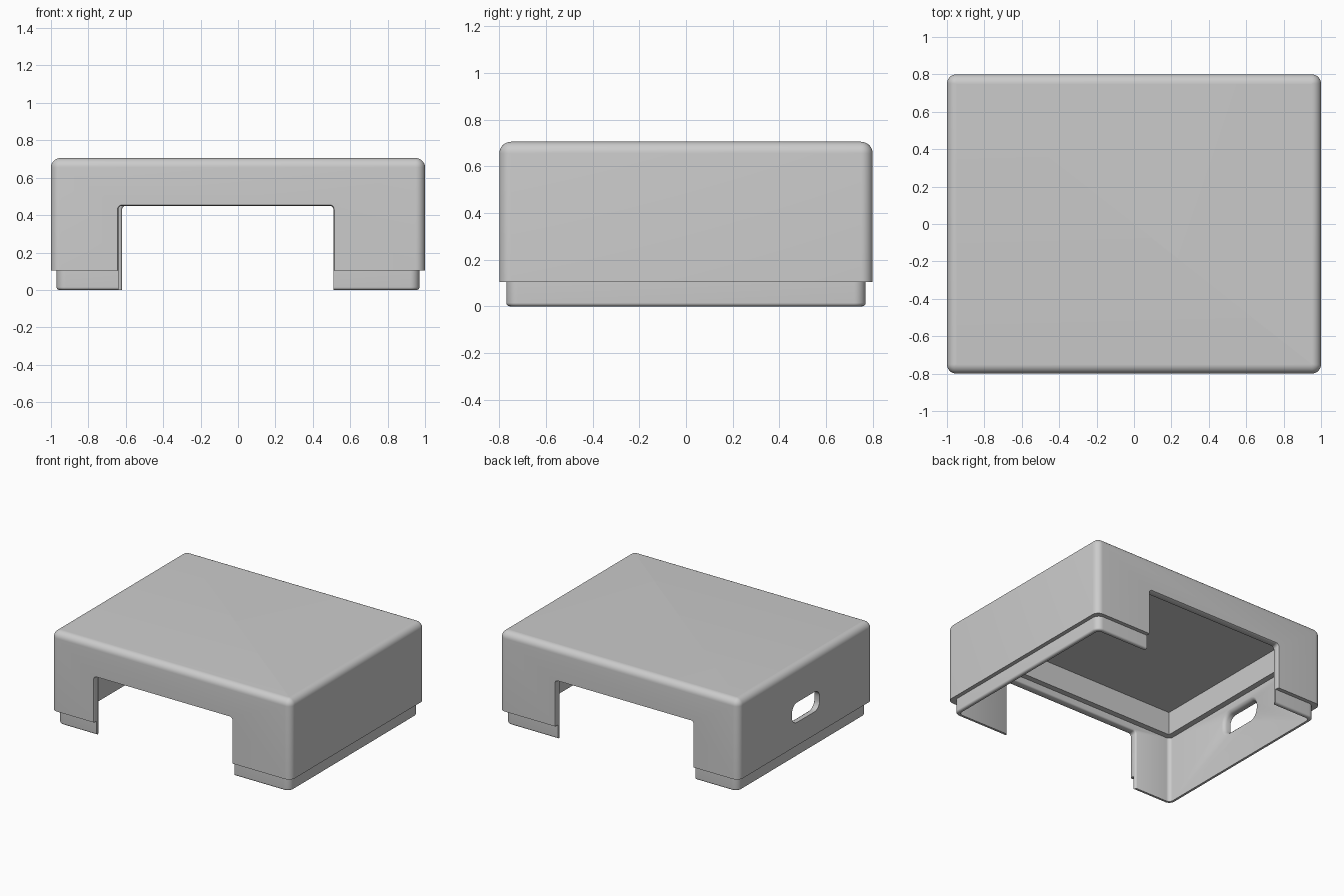
import bpy
import bmesh
import math
from mathutils import Vector

if "Cube" in bpy.data.objects:
    bpy.data.objects.remove(bpy.data.objects["Cube"])

HALF_X, HALF_Y, TOP, RIM = 1.0, 0.8, 0.705, 0.105

grey = bpy.data.materials.new("light_grey")
grey.use_nodes = True
grey.diffuse_color = (0.6, 0.6, 0.6, 1)
grey.node_tree.nodes["Principled BSDF"].inputs["Base Color"].default_value = (0.6, 0.6, 0.6, 1)


def add_object(name, bm):
    bmesh.ops.recalc_face_normals(bm, faces=bm.faces)
    mesh = bpy.data.meshes.new(name)
    bm.to_mesh(mesh)
    bm.free()
    mesh.materials.append(grey)
    obj = bpy.data.objects.new(name, mesh)
    bpy.context.collection.objects.link(obj)
    return obj


def rounded_box(name, inset, z0, z1, corner, top=0, bottom=0):
    """Box inset from the footprint, with rounded corners and rims."""
    bm = bmesh.new()
    bmesh.ops.create_cube(bm, size=1)
    for v in bm.verts:
        v.co = ((HALF_X - inset) * 2 * v.co.x, (HALF_Y - inset) * 2 * v.co.y,
                z0 if v.co.z < 0 else z1)
    upright = [e for e in bm.edges if abs(e.verts[0].co.z - e.verts[1].co.z) > 1e-4]
    if corner:
        bmesh.ops.bevel(bm, geom=upright, offset=corner, segments=8, profile=0.5, affect='EDGES')
    for z, radius in ((z1, top), (z0, bottom)):
        if radius:
            rim = [e for e in bm.edges if all(abs(v.co.z - z) < 1e-4 for v in e.verts)]
            bmesh.ops.bevel(bm, geom=rim, offset=radius, segments=8, profile=0.5, affect='EDGES')
    return add_object(name, bm)


def flared_cutter(name, u0, u1, z0, z1, radius, stations, place):
    """Rounded rectangle lofted through (depth, growth) stations."""
    bm = bmesh.new()
    rings = []
    for depth, grow in stations:
        ring = []
        for q, (u, z) in enumerate(((u1, z1), (u0, z1), (u0, z0), (u1, z0))):
            su, sz = (1 if u == u1 else -1), (1 if z == z1 else -1)
            for k in range(7):
                a = math.radians(90 * q + 15 * k)
                r = radius + grow
                ring.append(bm.verts.new(place(u - su * radius + r * math.cos(a), depth,
                                               z - sz * radius + r * math.sin(a))))
        rings.append(ring)
    for a, b in zip(rings, rings[1:]):
        for i in range(len(a)):
            j = (i + 1) % len(a)
            bm.faces.new((a[i], a[j], b[j], b[i]))
    bm.faces.new(rings[0])
    bm.faces.new(rings[-1])
    return add_object(name, bm)


def combine(target, other, operation):
    mod = target.modifiers.new(operation.lower(), 'BOOLEAN')
    mod.operation, mod.object, mod.solver = operation, other, 'EXACT'
    bpy.context.view_layer.update()
    baked = bpy.data.meshes.new_from_object(
        target.evaluated_get(bpy.context.evaluated_depsgraph_get()))
    target.modifiers.clear()
    target.data = baked
    bpy.data.objects.remove(other)


# Outer shell with the stepped-in lip below it
cover = rounded_box("cover_shell", 0, RIM, TOP, 0.05, top=0.05)
combine(cover, rounded_box("lower_lip", 0.03, 0, 0.3, 0.05, bottom=0.015), 'UNION')

# Hollow inside, narrower near the ceiling
combine(cover, rounded_box("lower_hollow", 0.057, -0.2, 0.5, 0.03), 'DIFFERENCE')
combine(cover, rounded_box("upper_hollow", 0.1, 0.3, 0.675, 0), 'DIFFERENCE')

# Front and back openings with softened edges
wall = [(0.65, 0.01), (0.743, 0.01), (0.746, 0.004), (0.753, 0), (0.79, 0), (0.797, 0.003), (0.81, 0.01)]
for name, left, right, side in (("front_opening", -0.64, 0.51, -1), ("back_opening", -0.62, 0.53, 1)):
    cutter = flared_cutter(name, left, right, -0.3, 0.45, 0.02, wall,
                           lambda u, d, z, s=side: Vector((u, s * d, z)))
    combine(cover, cutter, 'DIFFERENCE')

# Cable slot through one side, flared towards the inside
slot = [(0.91, 0.025), (0.943, 0.025), (0.947, 0.015), (0.955, 0.006), (0.967, 0), (1.05, 0)]
combine(cover, flared_cutter("side_slot", -0.165, 0.165, 0.28, 0.43, 0.06, slot,
                             lambda u, d, z: Vector((-d, u, z))), 'DIFFERENCE')

bpy.ops.object.select_all(action='DESELECT')
cover.select_set(True)
bpy.context.view_layer.objects.active = cover
bpy.ops.object.shade_smooth_by_angle(angle=math.radians(35))
